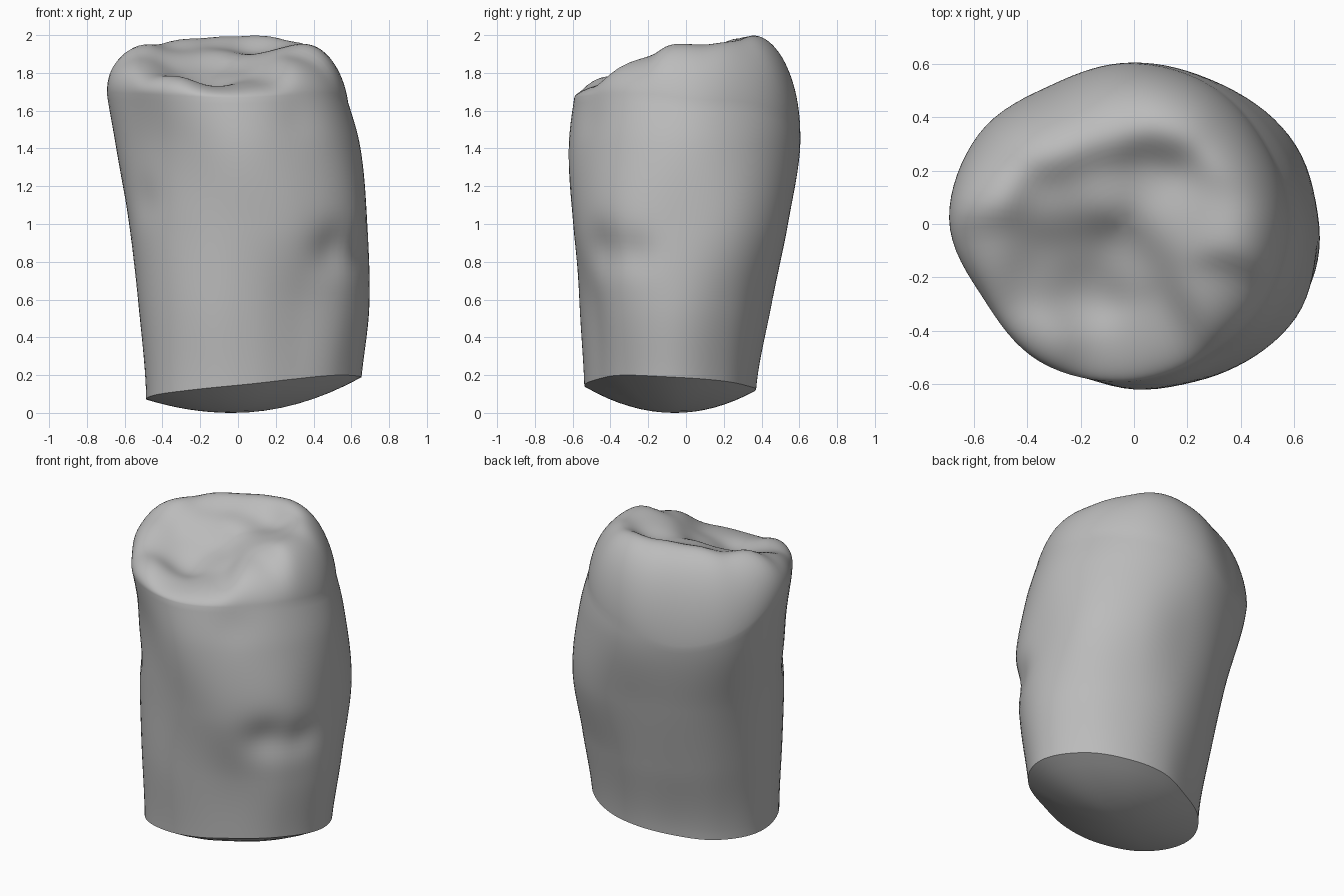
import bpy, bmesh, math
from mathutils import Vector

cube = bpy.data.objects.get("Cube")
if cube:
    bpy.data.objects.remove(cube)

SEGMENTS, WALL_RINGS, CROWN_RINGS, ROOT_RINGS = 96, 44, 34, 8

# Evenly spaced cross-sections: height, centre, radii every 30 degrees from +x
sections = [
    (0.13, (0.08, -0.08), [.57, .53, .48, .45, .44, .50, .565, .57, .505, .45, .44, .51]),
    (0.56, (0.08, -0.06), [.615, .58, .53, .51, .515, .565, .605, .60, .55, .495, .485, .575]),
    (0.99, (0.05, -0.03), [.635, .645, .61, .565, .57, .61, .625, .605, .57, .565, .60, .65]),
    (1.42, (0.00, 0.00), [.645, .625, .61, .605, .605, .66, .645, .59, .585, .62, .62, .645]),
    (1.85, (-0.06, 0.03), [.59, .56, .56, .54, .55, .63, .655, .61, .64, .60, .595, .605]),
]
# Around the tooth: lower rim height, crown shoulder height, crown bevel sharpness
rim = [.19, .17, .14, .12, .09, .07, .07, .10, .13, .155, .18, .20]
shoulder = [1.64, 1.62, 1.56, 1.50, 1.43, 1.51, 1.68, 1.69, 1.68, 1.67, 1.68, 1.68]
bevel = [.5, .5, .5, .53, .63, .62, .5, .5, .5, .5, .5, .5]
# Cusps, ridges and pits of the chewing surface
relief = [
    (.15, .38, 2.06), (-.1, .38, 2.03), (-.32, .32, 2.03), (-.55, .15, 2.01), (-.52, -.12, 1.92),
    (-.34, -.43, 1.83), (-.12, -.49, 1.74), (.1, -.40, 1.76), (.3, -.28, 1.90), (.42, 0, 2.01),
    (.36, .25, 2.03), (.1, .17, 1.88), (.12, 0, 1.91), (-.03, -.12, 1.79), (-.2, -.26, 1.69),
    (-.3, .07, 1.92), (-.1, .13, 1.93), (-.38, -.2, 1.80), (.27, .05, 1.95), (-.25, -.1, 1.81),
]
# Dents on the wall: position, width, inward depth
dents = [((.50, -.42, .87), .13, .045), ((.62, -.26, .85), .11, .03),
         ((-.5, -.32, 1.12), .12, .015), ((.3, -.47, 1.55), .13, .012)]


def spline(a, b, c, d, t):
    return b + 0.5 * t * (c - a + t * (2*a - 5*b + 4*c - d + t * (3*(b - c) + d - a)))


def around(values, turn):
    """Smooth periodic value at a fraction of a full turn."""
    n = len(values)
    p = turn * n
    i = int(p)
    return spline(*[values[(i + k) % n] for k in (-1, 0, 1, 2)], p - i)


def wall_point(turn, z):
    """Point on the side wall, smoothly lofted through the sections."""
    last = len(sections) - 1
    i = 0
    while i < last - 1 and z > sections[i + 1][0]:
        i += 1
    t = (z - sections[i][0]) / (sections[i + 1][0] - sections[i][0])
    t = max(-0.1, min(1.0, t))
    rows = [sections[max(0, min(last, i + k))] for k in (-1, 0, 1, 2)]
    r = spline(*[around(row[2], turn) for row in rows], t)
    cx = spline(*[row[1][0] for row in rows], t)
    cy = spline(*[row[1][1] for row in rows], t)
    a = math.tau * turn
    out = Vector((math.cos(a), math.sin(a), 0))
    p = Vector((cx, cy, z)) + out * r
    push = sum(depth * math.exp(-((p - Vector(c)).length / width) ** 2)
               for c, width, depth in dents)
    return p - out * push


def crown_height(x, y):
    total = weight = 0
    for px, py, pz in relief:
        w = math.exp(-((x - px) ** 2 + (y - py) ** 2) / 0.018) + 1e-9
        total += w * pz
        weight += w
    return total / weight


bm = bmesh.new()
turns = [i / SEGMENTS for i in range(SEGMENTS)]
rings = []

# Domed underside, from the centre out
root_centre = Vector((-0.03, -0.06, 0))
for k in range(1, ROOT_RINGS):
    s = k / ROOT_RINGS
    ring = []
    for t in turns:
        p = root_centre.lerp(wall_point(t, around(rim, t)), s)
        p.z = around(rim, t) * s * s
        ring.append(bm.verts.new(p))
    rings.append(ring)

# Side wall
for k in range(WALL_RINGS + 1):
    u = k / WALL_RINGS
    rings.append([bm.verts.new(wall_point(t, around(rim, t) * (1 - u) + around(shoulder, t) * u))
                  for t in turns])

# Crown, rolling over the shoulder into the chewing surface
centre = Vector((-0.03, 0, 0))
for k in range(1, CROWN_RINGS):
    s = math.cos(math.pi / 2 * k / CROWN_RINGS) ** 0.9
    ring = []
    for t in turns:
        lift = (1 - s ** 4.5) ** around(bevel, t)
        base = around(shoulder, t)
        p = centre.lerp(wall_point(t, base + 0.15 * lift), s)
        p.z = base + (crown_height(p.x, p.y) - base) * lift
        ring.append(bm.verts.new(p))
    rings.append(ring)

# Skin the rings and close both ends
for low, high in zip(rings, rings[1:]):
    for i in range(SEGMENTS):
        j = (i + 1) % SEGMENTS
        bm.faces.new((low[i], low[j], high[j], high[i]))
bottom = bm.verts.new(root_centre)
top = bm.verts.new((centre.x, centre.y, crown_height(centre.x, centre.y)))
for i in range(SEGMENTS):
    j = (i + 1) % SEGMENTS
    bm.faces.new((bottom, rings[0][j], rings[0][i]))
    bm.faces.new((top, rings[-1][i], rings[-1][j]))
bmesh.ops.recalc_face_normals(bm, faces=bm.faces)

mesh = bpy.data.meshes.new("tooth_stump")
bm.to_mesh(mesh)
bm.free()
tooth = bpy.data.objects.new("tooth_stump", mesh)
bpy.context.collection.objects.link(tooth)

grey = bpy.data.materials.new("plain grey")
grey.use_nodes = True
colour = (0.5, 0.5, 0.5, 1)
grey.diffuse_color = colour
grey.node_tree.nodes["Principled BSDF"].inputs["Base Color"].default_value = colour
mesh.materials.append(grey)

bpy.context.view_layer.objects.active = tooth
tooth.select_set(True)
bpy.ops.object.shade_smooth_by_angle(angle=math.radians(40))
